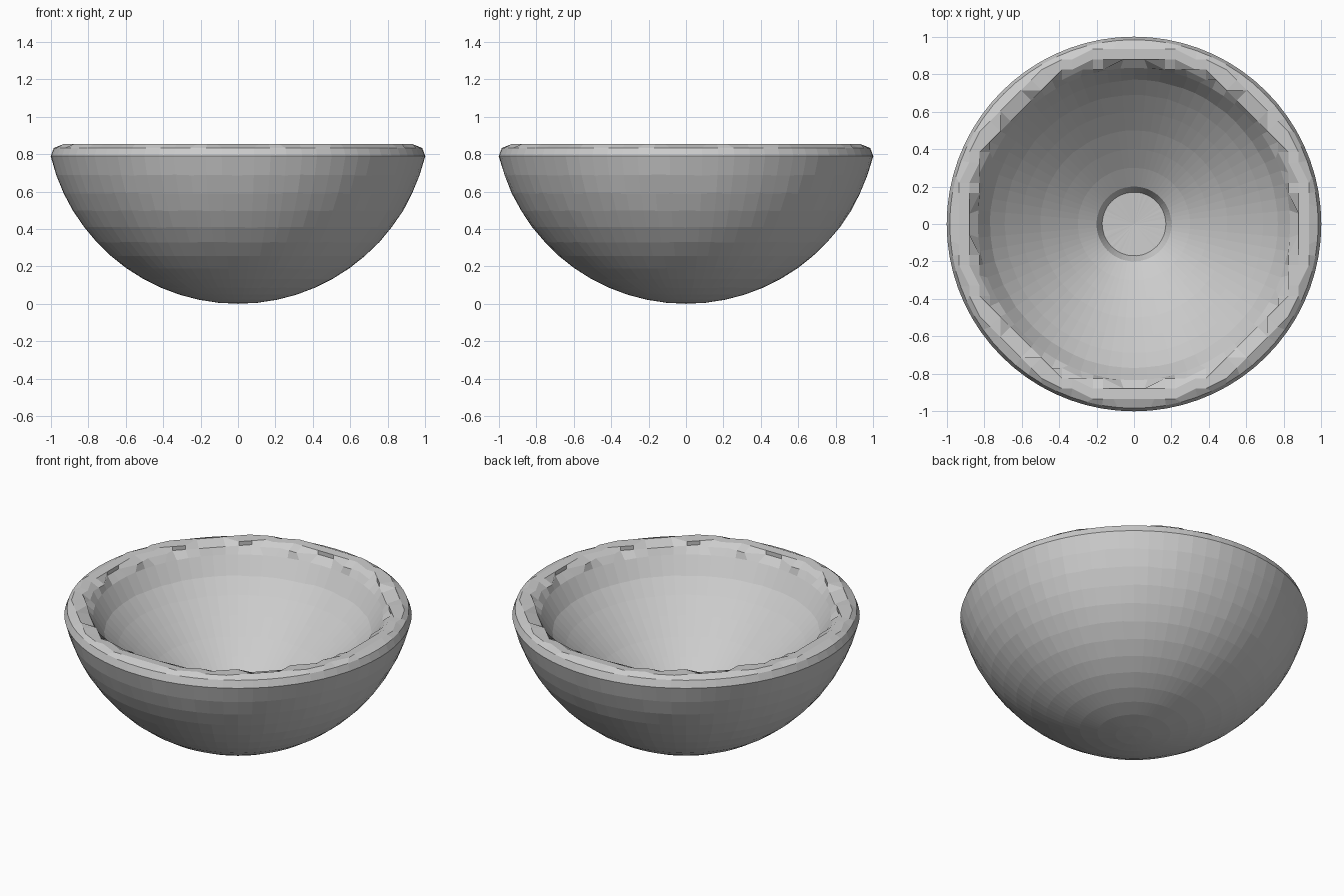
import bpy, bmesh, math, random

random.seed(4)
if "Cube" in bpy.data.objects:
    bpy.data.objects.remove(bpy.data.objects["Cube"], do_unlink=True)

SEGMENTS = 72
RADIUS = 1.03       # sphere behind the outer wall
GRID = 0.055        # step size of the chipped rim

stone = bpy.data.materials.new("light grey stone")
stone.use_nodes = True
color = (0.6, 0.6, 0.6, 1)
stone.diffuse_color = color
stone.node_tree.nodes["Principled BSDF"].inputs["Base Color"].default_value = color


def snap(value):
    return round(value / GRID) * GRID


# Profile: outer sphere, rounded rim, sloping inside, sunken floor
outer = []
for i in range(1, 14):
    angle = math.radians(76.5) * i / 13
    outer.append((RADIUS * math.sin(angle), RADIUS * (1 - math.cos(angle)), "wall"))
rim = [(0.985, 0.833, "wall"), (0.95, 0.853, "chipped"), (0.9, 0.85, "chipped"),
       (0.86, 0.825, "chipped")]
inner = [(0.835, 0.785, "wall"), (0.77, 0.68, "wall"), (0.69, 0.595, "wall"),
         (0.6, 0.51, "wall"), (0.5, 0.42, "wall"), (0.4, 0.34, "wall"),
         (0.3, 0.265, "wall"), (0.2, 0.2, "wall"), (0.17, 0.14, "wall")]

bm = bmesh.new()
rings = []
for radius, height, kind in outer + rim + inner:
    ring = []
    for s in range(SEGMENTS):
        a = math.tau * s / SEGMENTS
        x, y = radius * math.cos(a), radius * math.sin(a)
        if kind == "chipped":
            x, y = snap(x), snap(y)
        ring.append(bm.verts.new((x, y, height)))
    rings.append(ring)

# Skin the rings and close the foot and the floor
for low, high in zip(rings, rings[1:]):
    for s in range(SEGMENTS):
        t = (s + 1) % SEGMENTS
        bm.faces.new((low[s], low[t], high[t], high[s]))
for ring, height in ((rings[0], 0.0), (rings[-1], 0.13)):
    centre = bm.verts.new((0, 0, height))
    for s in range(SEGMENTS):
        bm.faces.new((ring[s], ring[(s + 1) % SEGMENTS], centre))

# Slight hand-hewn unevenness below the rim
for v in bm.verts:
    if 0.05 < v.co.z < 0.75:
        v.co *= 1 + random.uniform(-0.003, 0.003)

bmesh.ops.remove_doubles(bm, verts=bm.verts, dist=0.001)
bmesh.ops.recalc_face_normals(bm, faces=bm.faces)

mesh = bpy.data.meshes.new("bowl")
bm.to_mesh(mesh)
bm.free()
mesh.materials.append(stone)
bowl = bpy.data.objects.new("bowl", mesh)
bpy.context.collection.objects.link(bowl)
